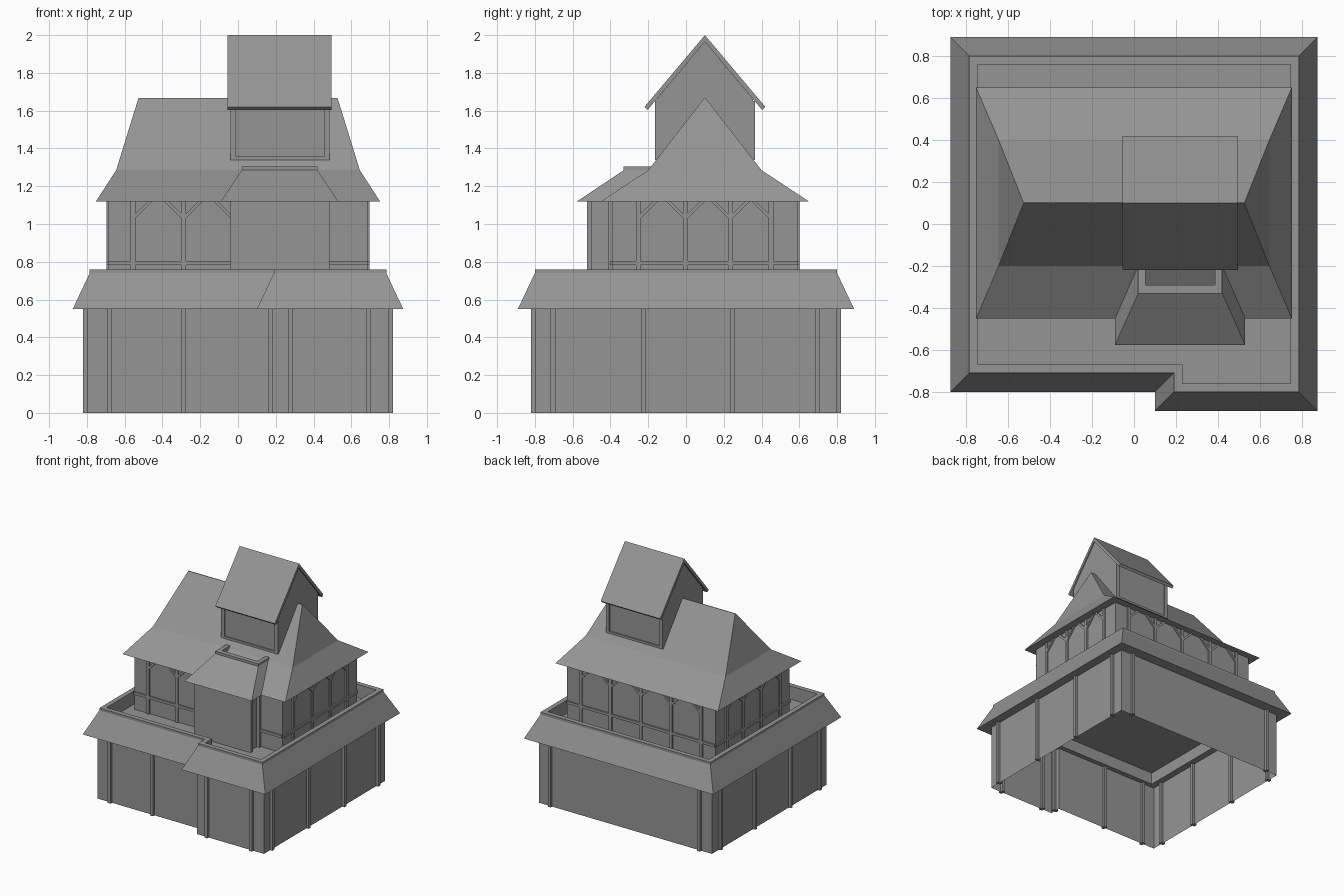
import bpy, bmesh
from mathutils import Vector

cube = bpy.data.objects.get("Cube")
if cube:
    bpy.data.objects.remove(cube)

grey = bpy.data.materials.new("plain_grey")
GREY = (0.3, 0.3, 0.3, 1)
grey.diffuse_color = GREY
grey.use_nodes = True
grey.node_tree.nodes["Principled BSDF"].inputs["Base Color"].default_value = GREY


def finish(name, bm, fix=True):
    if fix:
        bmesh.ops.recalc_face_normals(bm, faces=bm.faces)
    mesh = bpy.data.meshes.new(name)
    bm.to_mesh(mesh)
    bm.free()
    mesh.materials.append(grey)
    obj = bpy.data.objects.new(name, mesh)
    bpy.context.collection.objects.link(obj)
    return obj


def prism(bm, pts, vec):
    """Extrude a polygon along a vector into a closed solid."""
    vec = Vector(vec)
    a = [bm.verts.new(p) for p in pts]
    b = [bm.verts.new(Vector(p) + vec) for p in pts]
    bm.faces.new(a)
    bm.faces.new(b[::-1])
    for i in range(len(a)):
        j = (i + 1) % len(a)
        bm.faces.new((a[i], b[i], b[j], a[j]))


def box(bm, x, y, z):
    pts = [(x[0], y[0], z[0]), (x[1], y[0], z[0]), (x[1], y[1], z[0]), (x[0], y[1], z[0])]
    prism(bm, pts, (0, 0, z[1] - z[0]))


def loft(bm, rings, around=True, loop=False, caps=False):
    """Skin between matching rings of points."""
    rows = [[bm.verts.new(p) for p in r] for r in rings]
    n = len(rows[0])
    for k in range(len(rows) - (0 if loop else 1)):
        lo, hi = rows[k], rows[(k + 1) % len(rows)]
        for i in range(n if around else n - 1):
            j = (i + 1) % n
            bm.faces.new((lo[i], lo[j], hi[j], hi[i]))
    if caps:
        bm.faces.new(rows[0][::-1])
        bm.faces.new(rows[-1])


def outline(d, z, half=0.785, jog=0.19):
    """Stepped ground plan, pushed outward by d."""
    w = half + d
    return [(-w, -0.71 - d, z), (jog - d, -0.71 - d, z), (jog - d, -0.8 - d, z),
            (w, -0.8 - d, z), (w, 0.8 + d, z), (-w, 0.8 + d, z)]


# Ground storey: open shell of walls
bm = bmesh.new()
loft(bm, [outline(0, 0, 0.8, 0.18), outline(0, 0.56, 0.8, 0.18)])
finish("lower_walls", bm, fix=False)

# Ground storey posts straddling the walls
bm = bmesh.new()
T, H, ZL = 0.02, 0.013, (0, 0.555)
for x, y in [(-0.68, -0.71), (-0.288, -0.71), (0.277, -0.8), (0.69, -0.8),
             (-0.69, 0.8), (0.69, 0.8)]:
    box(bm, (x - H, x + H), (y - T, y + T), ZL)
for x, y in [(0.8, -0.705), (0.8, -0.225), (0.8, 0.245), (0.8, 0.695),
             (-0.8, -0.61), (-0.8, -0.225), (-0.8, 0.245), (-0.8, 0.695), (0.18, -0.755)]:
    box(bm, (x - T, x + T), (y - H, y + H), ZL)
finish("lower_posts", bm)

# Skirt roof with its parapet lip
bm = bmesh.new()
section = [(0.09, 0.55), (0, 0.74), (0, 0.76), (-0.04, 0.76), (-0.04, 0.55)]
loft(bm, [outline(d, z) for d, z in section], loop=True)
finish("skirt_roof", bm)

bm = bmesh.new()
bm.faces.new([bm.verts.new(p) for p in outline(-0.04, 0.65)])
finish("deck", bm, fix=False)

# Upper storey
WX, Y0, Y1, EAVE = 0.685, -0.39, 0.59, 1.12
bm = bmesh.new()
box(bm, (-WX, WX), (Y0, Y1), (0.655, EAVE + 0.005))
finish("upper_walls", bm)

bm = bmesh.new()
box(bm, (-0.02, 0.46), (-0.525, -0.3), (0.655, EAVE + 0.005))
finish("bay_walls", bm)

bm = bmesh.new()
for x in ((-0.04, -0.02), (0.46, 0.485)):
    box(bm, x, (-0.523, -0.5), (0.655, EAVE))
    box(bm, x, (-0.41, -0.385), (0.655, EAVE))
finish("bay_posts", bm)


def timber(bm, origin, u, n, span, posts, last=None):
    """Rail, posts and braces on one wall; u runs along it, n points out."""
    o, u, n = Vector(origin), Vector(u), Vector(n)
    depth = n * 0.012

    def plate(pts):
        prism(bm, [o + u * a + Vector((0, 0, z)) for a, z in pts], depth)

    def strip(a, b, z0, z1):
        plate([(a, z0), (b, z0), (b, z1), (a, z1)])

    strip(span[0], span[1], 0.783, 0.805)
    for p in posts:
        strip(p - H, p + H, 0.655, EAVE)
    ends = posts + ([last] if last is not None else [])
    for a, b in zip(ends, ends[1:]):
        for s, e in ((1, a + H), (-1, b - H)):
            plate([(e, 1.03), (e, 1.055), (e + s * 0.065, EAVE), (e + s * 0.09, EAVE)])


bm = bmesh.new()
side_posts = [-0.253, -0.003, 0.235, 0.45]
timber(bm, (0, Y0, 0), (1, 0, 0), (0, -1, 0), (-WX, -0.02), [-0.555, -0.288], -0.027)
timber(bm, (0, Y0, 0), (1, 0, 0), (0, -1, 0), (0.46, WX), [])
timber(bm, (0, Y1, 0), (1, 0, 0), (0, 1, 0), (-WX, WX), [-0.555, -0.28, 0, 0.28, 0.555])
for s in (-1, 1):
    timber(bm, (s * WX, 0, 0), (0, 1, 0), (s, 0, 0), (Y0, Y1), side_posts)
finish("upper_timber_frame", bm)

# Main hipped roof with a flared eave
bm = bmesh.new()
levels = [(0.752, 0.55, EAVE), (0.645, 0.3, 1.285), (0.527, 0.003, 1.667)]
loft(bm, [[(-x, 0.1 - y, z), (x, 0.1 - y, z), (x, 0.1 + y, z), (-x, 0.1 + y, z)]
          for x, y, z in levels], caps=True)
finish("main_roof", bm)

# Bay roof: three slopes with a raised lip, open towards the main roof
bm = bmesh.new()
rows = [(0.31, -0.577, -0.4, EAVE), (0.2, -0.33, -0.18, 1.285), (0.2, -0.33, -0.17, 1.305),
        (0.165, -0.29, -0.17, 1.305), (0.165, -0.29, -0.18, EAVE)]
loft(bm, [[(0.22 - w, back, z), (0.22 - w, y, z), (0.22 + w, y, z), (0.22 + w, back, z)]
          for w, y, back, z in rows], around=False, loop=True)
finish("bay_roof", bm)

# Turret on the ridge: gabled body, front and back frames, gable roof
X0, X1 = -0.04, 0.485
bm = bmesh.new()
prism(bm, [(X0, -0.155, 1.2), (X0, 0.355, 1.2), (X0, 0.355, 1.66),
           (X0, 0.1, 1.965), (X0, -0.155, 1.66)], (X1 - X0, 0, 0))
finish("turret_body", bm)

bm = bmesh.new()
for y in ((-0.165, -0.155), (0.355, 0.365)):
    box(bm, (X0, X0 + 0.03), y, (1.34, 1.65))
    box(bm, (X1 - 0.03, X1), y, (1.34, 1.65))
    box(bm, (X0 + 0.03, X1 - 0.03), y, (1.34, 1.358))
finish("turret_frames", bm)

bm = bmesh.new()
prism(bm, [(-0.055, y, z) for y, z in
           [(-0.22, 1.62), (0.1, 2), (0.42, 1.62), (0.403, 1.604), (0.1, 1.965), (-0.203, 1.604)]],
      (0.55, 0, 0))
finish("turret_roof", bm)
